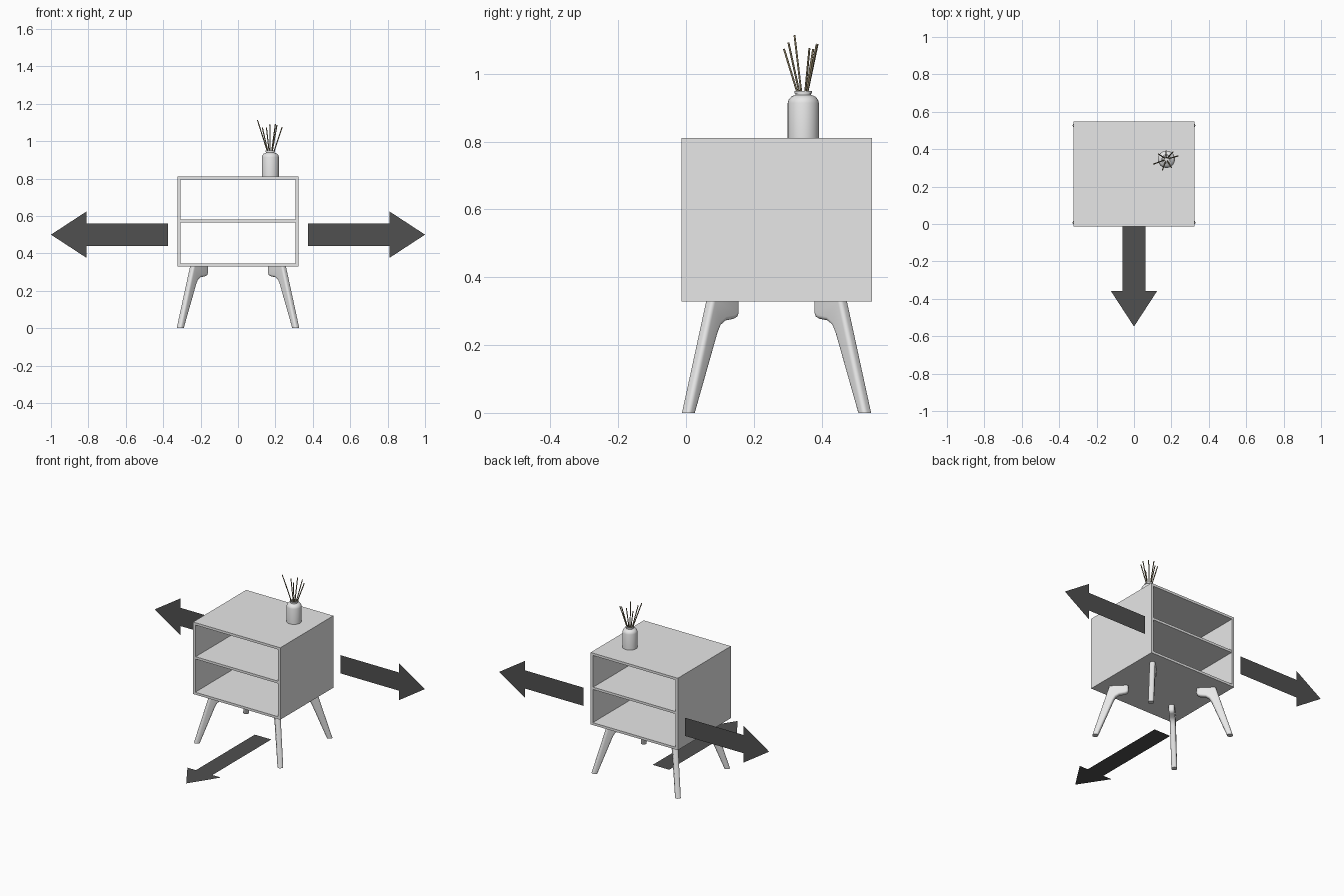
import bpy, bmesh, math
from mathutils import Vector, Matrix

cube = bpy.data.objects.get("Cube")
if cube:
    bpy.data.objects.remove(cube, do_unlink=True)


def material(name, rgb):
    m = bpy.data.materials.new(name)
    m.use_nodes = True
    m.diffuse_color = (*rgb, 1)
    bsdf = next(n for n in m.node_tree.nodes if n.type == 'BSDF_PRINCIPLED')
    bsdf.inputs["Base Color"].default_value = (*rgb, 1)
    return m


GREY = material("light_grey", (0.8, 0.8, 0.8))
DARK = material("charcoal", (0.08, 0.08, 0.08))
REED = material("reed_brown", (0.27, 0.22, 0.13))


def finish(bm, name, mat, smooth=None):
    mesh = bpy.data.meshes.new(name)
    bm.to_mesh(mesh)
    bm.free()
    mesh.materials.append(mat)
    ob = bpy.data.objects.new(name, mesh)
    bpy.context.collection.objects.link(ob)
    if smooth:
        bpy.ops.object.select_all(action='DESELECT')
        ob.select_set(True)
        bpy.context.view_layer.objects.active = ob
        bpy.ops.object.shade_smooth_by_angle(angle=math.radians(smooth))
    return ob


def box(name, lo, hi):
    lo, hi = Vector(lo), Vector(hi)
    bm = bmesh.new()
    bmesh.ops.create_cube(bm, size=1)
    bmesh.ops.transform(bm, matrix=Matrix.Translation((lo + hi) / 2)
                        @ Matrix.Diagonal((*(hi - lo), 1)), verts=bm.verts)
    return finish(bm, name, GREY)


# Open cabinet: top, bottom, sides and one shelf
W, Y0, Y1, Z0, Z1, T = 0.323, -0.014, 0.548, 0.329, 0.811, 0.016
box("cabinet_top", (-W, Y0, Z1 - T), (W, Y1, Z1))
box("cabinet_bottom", (-W, Y0, Z0), (W, Y1, Z0 + T))
box("cabinet_left_side", (W - T, Y0, Z0 + T), (W, Y1, Z1 - T))
box("cabinet_right_side", (-W, Y0, Z0 + T), (T - W, Y1, Z1 - T))
box("shelf", (T - W, Y0 + 0.004, 0.565), (W - T, Y1 - 0.004, 0.581))

# Splayed legs: bracket profile, extruded and rounded, pointing to the centre
LEG = [(-0.017, 0), (0.017, 0), (0.111, 0.235), (0.124, 0.258), (0.145, 0.272),
       (0.18, 0.277), (0.194, 0.283), (0.2, 0.295), (0.2, Z0), (0.084, Z0)]


def leg(name, x, y, angle):
    bm = bmesh.new()
    half = 0.017
    face = bm.faces.new([bm.verts.new((d, -half, z)) for d, z in LEG])
    ext = bmesh.ops.extrude_face_region(bm, geom=[face])
    new = [v for v in ext["geom"] if isinstance(v, bmesh.types.BMVert)]
    bmesh.ops.translate(bm, vec=(0, 2 * half, 0), verts=new)
    bmesh.ops.recalc_face_normals(bm, faces=bm.faces)
    rim = [e for e in bm.edges
           if abs(e.verts[0].co.y - e.verts[1].co.y) < 1e-5
           and abs(e.verts[0].co.z - e.verts[1].co.z) > 1e-4]
    bmesh.ops.bevel(bm, geom=rim, offset=0.012, segments=5, profile=0.5,
                    affect='EDGES', clamp_overlap=True)
    bmesh.ops.transform(bm, matrix=Matrix.Translation((x, y, 0))
                        @ Matrix.Rotation(angle, 4, 'Z'), verts=bm.verts)
    finish(bm, name, GREY, 40)


for side, sx in (("left", 1), ("right", -1)):
    for end, y, sy in (("front", 0.007, 1), ("back", 0.527, -1)):
        leg(f"{end}_{side}_leg", sx * 0.309, y, math.atan2(sy, -sx))

# Bottle turned from a profile
CX, CY = 0.173, 0.346
bm = bmesh.new()
profile = [(0, Z1), (0.046, Z1), (0.046, 0.914), (0.043, 0.924), (0.035, 0.933),
           (0.023, 0.938), (0.023, 0.942), (0.026, 0.942), (0.026, 0.949),
           (0.018, 0.949), (0.018, 0.93), (0, 0.93)]
pts = [bm.verts.new((CX + r, CY, z)) for r, z in profile]
edges = [bm.edges.new(p) for p in zip(pts, pts[1:])]
bmesh.ops.spin(bm, geom=pts + edges, cent=(CX, CY, 0), axis=(0, 0, 1),
               angle=math.tau, steps=32)
bmesh.ops.remove_doubles(bm, verts=bm.verts, dist=1e-4)
bmesh.ops.recalc_face_normals(bm, faces=bm.faces)
finish(bm, "bottle", GREY, 40)

# Thin reeds fanning out of the bottle neck
TIPS = [(0.104, 0.32, 1.113), (0.152, 0.289, 1.073), (0.17, 0.388, 1.088),
        (0.2, 0.302, 1.092), (0.236, 0.364, 1.075), (0.208, 0.385, 1.085),
        (0.13, 0.375, 1.073)]
for i, tip in enumerate(TIPS):
    tip = Vector(tip)
    base = Vector((CX + (CX - tip.x) * 0.25, CY + (CY - tip.y) * 0.25, 0.84))
    axis = tip - base
    bm = bmesh.new()
    bmesh.ops.create_cone(bm, cap_ends=True, segments=8, radius1=0.003,
                          radius2=0.003, depth=axis.length)
    turn = axis.to_track_quat('Z', 'Y').to_matrix().to_4x4()
    bmesh.ops.transform(bm, matrix=Matrix.Translation((tip + base) / 2) @ turn,
                        verts=bm.verts)
    finish(bm, f"reed_{i + 1}", REED, 50)


# Flat direction arrows: the outline runs along one axis and spreads on another
def arrow(name, start, neck, tip, place):
    shaft, head = 0.061, 0.124
    outline = [(start, -shaft), (neck, -shaft), (neck, -head), (tip, 0),
               (neck, head), (neck, shaft), (start, shaft)]
    bm = bmesh.new()
    bm.faces.new([bm.verts.new(place(a, b)) for a, b in outline])
    finish(bm, name, DARK)


arrow("left_arrow", 0.375, 0.81, 1, lambda a, b: (a, Y1, 0.5 + b))
arrow("right_arrow", 0.375, 0.81, 1, lambda a, b: (-a, Y1, 0.5 + b))
arrow("front_arrow", -0.265, 0.358, 0.548, lambda a, b: (b, -a, 0.02))
